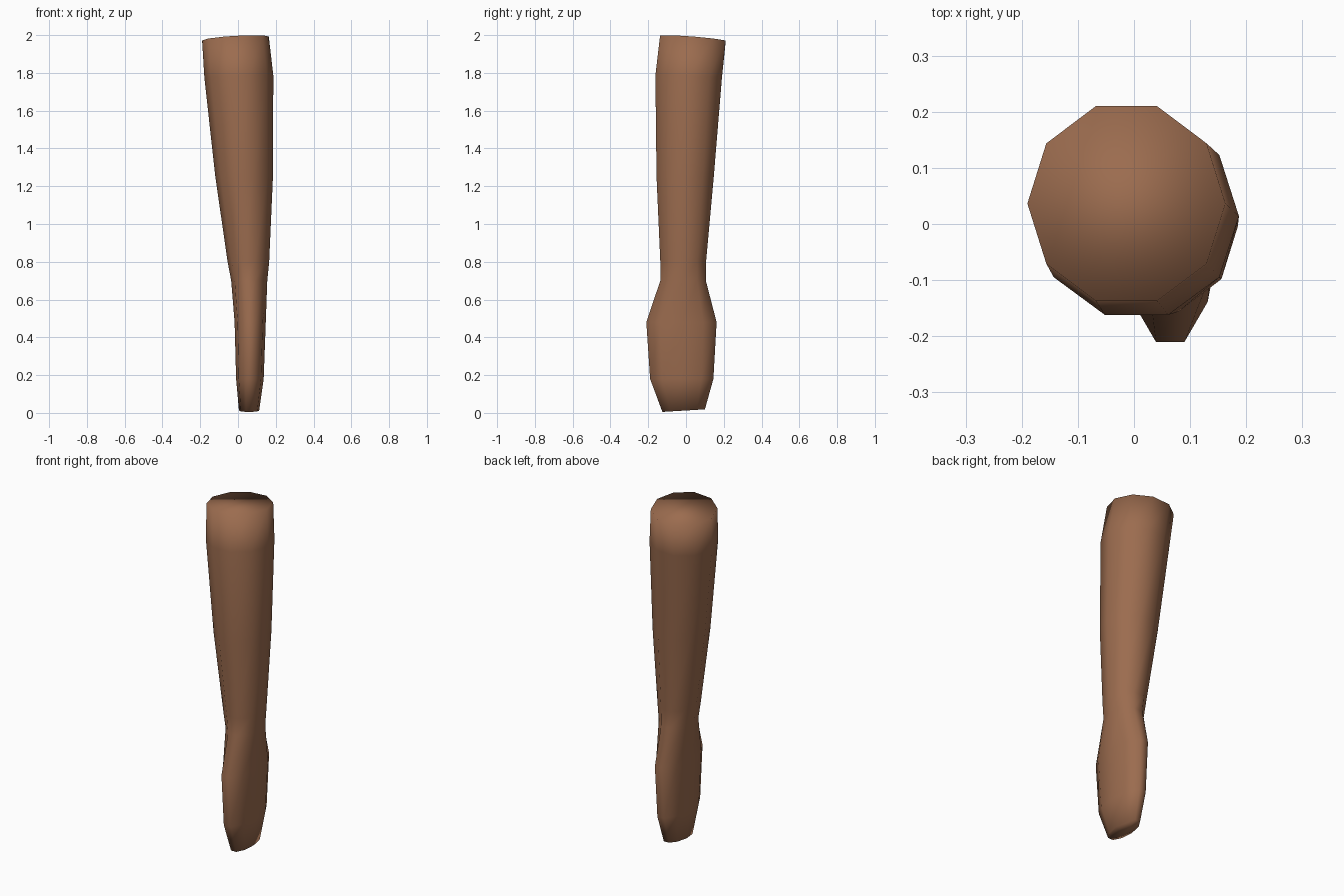
import bpy, bmesh, math

if "Cube" in bpy.data.objects:
    bpy.data.objects.remove(bpy.data.objects["Cube"])

SIDES = 10
# rings: z, x min, x max, y min, y max, x slope, y slope
RINGS = [
    (0.012, 0.005, 0.112, -0.125, 0.100, 0.0, 0.06),
    (0.18, -0.010, 0.136, -0.190, 0.145, 0.0, 0.0),
    (0.48, -0.018, 0.147, -0.210, 0.162, 0.0, 0.0),
    (0.70, -0.036, 0.155, -0.136, 0.105, 0.0, 0.0),
    (0.80, -0.055, 0.165, -0.136, 0.106, 0.0, 0.0),
    (1.25, -0.120, 0.185, -0.156, 0.147, 0.0, 0.0),
    (1.78, -0.178, 0.187, -0.162, 0.190, 0.03, -0.03),
    (1.982, -0.190, 0.163, -0.137, 0.210, 0.06, -0.08),
]

skin = bpy.data.materials.new("brown_skin")
skin.diffuse_color = (0.33, 0.15, 0.078, 1)
skin.use_nodes = True
skin.node_tree.nodes["Principled BSDF"].inputs["Base Color"].default_value = skin.diffuse_color

# arm and closed hand: one loft of ten-sided rings
bm = bmesh.new()
loops = []
for z, x0, x1, y0, y1, sx, sy in RINGS:
    cx, cy, rx = (x0 + x1) / 2, (y0 + y1) / 2, (x1 - x0) / 2
    ry = (y1 - y0) / 2 / math.sin(math.radians(72))
    loop = []
    for i in range(SIDES):
        a = 2 * math.pi * i / SIDES
        dx, dy = rx * math.cos(a), ry * math.sin(a)
        loop.append(bm.verts.new((cx + dx, cy + dy, z + sx * dx + sy * dy)))
    loops.append(loop)
for lo, hi in zip(loops, loops[1:]):
    for i in range(SIDES):
        j = (i + 1) % SIDES
        bm.faces.new((lo[i], lo[j], hi[j], hi[i]))
# end caps
bm.faces.new(loops[0][::-1])
bm.faces.new(loops[-1])
for f in bm.faces:
    f.smooth = True
mesh = bpy.data.meshes.new("arm")
bm.to_mesh(mesh)
bm.free()
mesh.materials.append(skin)
arm = bpy.data.objects.new("arm", mesh)
bpy.context.collection.objects.link(arm)
